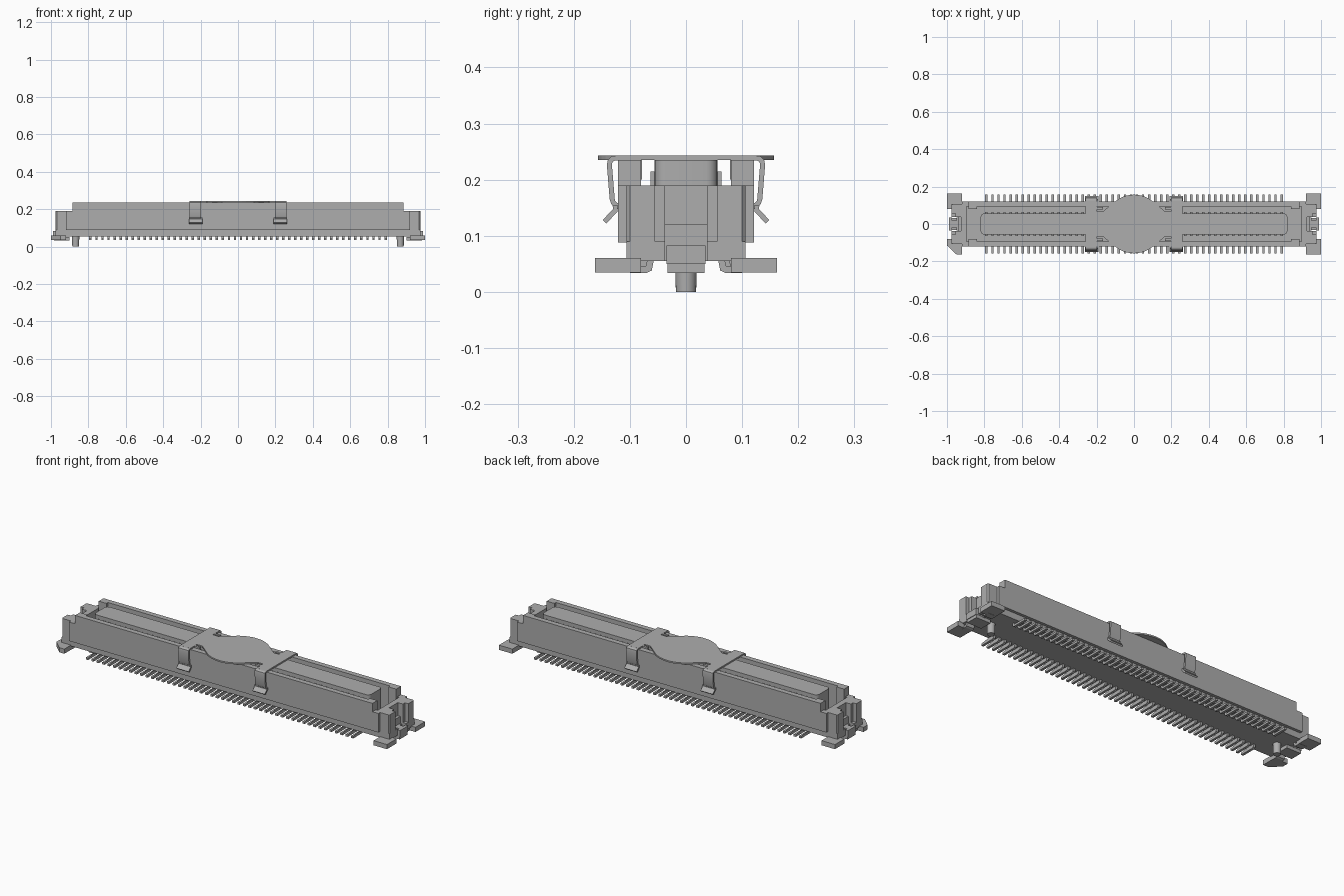
import bpy, bmesh, math
from mathutils import Matrix, Vector

cube = bpy.data.objects.get("Cube")
if cube:
    bpy.data.objects.remove(cube, do_unlink=True)

grey = bpy.data.materials.new("plain grey")
grey.use_nodes = True
colour = (0.42, 0.42, 0.42, 1)
grey.diffuse_color = colour
grey.node_tree.nodes["Principled BSDF"].inputs["Base Color"].default_value = colour


def finish(bm, name, smooth=False):
    bmesh.ops.recalc_face_normals(bm, faces=bm.faces)
    mesh = bpy.data.meshes.new(name)
    bm.to_mesh(mesh)
    bm.free()
    mesh.materials.append(grey)
    obj = bpy.data.objects.new(name, mesh)
    bpy.context.collection.objects.link(obj)
    if smooth:
        bpy.ops.object.select_all(action="DESELECT")
        obj.select_set(True)
        bpy.context.view_layer.objects.active = obj
        bpy.ops.object.shade_smooth_by_angle()
    return obj


def add_prism(bm, points, low, high, axis="z"):
    """Extrude a flat outline along an axis."""
    place = {"z": lambda a, b, c: (a, b, c),
             "y": lambda a, b, c: (a, c, b),
             "x": lambda a, b, c: (c, a, b)}[axis]
    verts = [bm.verts.new(place(a, b, low)) for a, b in points]
    face = bm.faces.new(verts)
    new = bmesh.ops.extrude_face_region(bm, geom=[face])["geom"]
    shift = Vector(place(0, 0, high - low))
    bmesh.ops.translate(bm, vec=shift, verts=[v for v in new if isinstance(v, bmesh.types.BMVert)])


def add_box(bm, x0, x1, y0, y1, z0, z1):
    add_prism(bm, [(x0, y0), (x1, y0), (x1, y1), (x0, y1)], z0, z1)


def prism(name, points, low, high, axis="z", smooth=False):
    bm = bmesh.new()
    add_prism(bm, points, low, high, axis)
    return finish(bm, name, smooth)


def box(name, *limits):
    bm = bmesh.new()
    add_box(bm, *limits)
    return finish(bm, name)


def ribbon(points, thick):
    """Closed outline of a bent strip, offset to one side of a path."""
    path = [Vector(p) for p in points]
    other = []
    for i, p in enumerate(path):
        d = (path[min(i + 1, len(path) - 1)] - path[max(i - 1, 0)]).normalized()
        other.append(p + Vector((d.y, -d.x)) * thick)
    return [tuple(p) for p in path + other[::-1]]


def sided(points, sx, sy):
    return [(a * sx, b * sy) for a, b in points]


# Housing base with a notch in each end
half = [(0.975, 0.106), (0.975, 0.037), (0.925, 0.037)]
quarter = half + sided(half[::-1], 1, -1)
prism("housing_base", quarter + sided(quarter, -1, -1), 0.055, 0.09)

# Long side walls, stepped down at the ends
wall = [(0.92, 0.088), (0.92, 0.19), (0.885, 0.19), (0.885, 0.235)]
for s, side in ((-1, "front"), (1, "back")):
    prism(side + "_wall", wall + sided(wall[::-1], -1, 1), s * 0.093, s * 0.121, "y")
    # Inner rib that narrows the slot near both ends
    for e, end in ((-1, "right"), (1, "left")):
        box(f"{side}_{end}_rib", e * 0.84, e * 0.885, s * 0.08, s * 0.093, 0.09, 0.235)

# End walls and their corner posts
for e, end in ((-1, "right"), (1, "left")):
    box(end + "_end_wall", e * 0.895, e * 0.925, -0.106, 0.106, 0.09, 0.19)
    box(end + "_end_ledge", e * 0.925, e * 0.94, -0.037, 0.037, 0.055, 0.12)
    for s, side in ((-1, "front"), (1, "back")):
        post = [(0.92, 0.037), (0.955, 0.037), (0.955, 0.055), (0.975, 0.055),
                (0.975, 0.1), (0.969, 0.106), (0.92, 0.106)]
        prism(f"{side}_{end}_post", sided(post, e, s), 0.09, 0.19)

# Central tongue with rounded corners
corner = [(0.80 + 0.02 * math.cos(a), 0.036 + 0.02 * math.sin(a))
          for a in (math.radians(18 * i) for i in range(6))]
side = corner + sided(corner[::-1], -1, 1)
prism("tongue", side + sided(side, -1, -1), 0.09, 0.235, smooth=True)

# Rows of contacts: solder tail, riser and blade against the tongue
COUNT, PITCH = 50, 0.0322
tail = ribbon([(0.157, 0.036), (0.078, 0.036), (0.07, 0.04), (0.066, 0.06)], 0.011)
for s, name in ((-1, "front_contacts"), (1, "back_contacts")):
    bm = bmesh.new()
    for i in range(COUNT):
        x = (i - (COUNT - 1) / 2) * PITCH
        add_prism(bm, sided(tail, s, 1), x - 0.0065, x + 0.0065, "x")
        add_box(bm, x - 0.0065, x + 0.0065, s * 0.05, s * 0.063, 0.09, 0.215)
    finish(bm, name)

# End hardware: solder feet, folded brackets and locating pegs
for e, end in ((-1, "right"), (1, "left")):
    for s, side in ((-1, "front"), (1, "back")):
        foot = [(0.92, 0.08), (1.0, 0.08), (1.0, 0.162), (0.92, 0.162)]
        if e == s == -1:
            foot[2:3] = [(1.0, 0.115), (0.95, 0.162)]
        prism(f"{side}_{end}_foot", sided(foot, e, s), 0.035, 0.06)
        arm = ribbon([(0.10, 0.034), (0.07, 0.034), (0.061, 0.038), (0.057, 0.058)], 0.012)
        prism(f"{side}_{end}_foot_arm", sided(arm, s, 1), e * 0.92, e * 0.965, "x")
    bracket = [(0.935, 0.035), (0.95, 0.035), (0.95, 0.018), (0.972, 0.018),
               (0.972, 0.035), (0.988, 0.035)]
    outline = bracket + sided(bracket[::-1], 1, -1)
    prism(end + "_end_bracket", sided(outline, e, 1), 0.05, 0.083)
    box(end + "_bracket_foot", e * 0.90, e * 0.985, -0.033, 0.033, 0.034, 0.052)
    bm = bmesh.new()
    bmesh.ops.create_cone(bm, cap_ends=True, segments=24, radius1=0.018, radius2=0.02, depth=0.06,
                          matrix=Matrix.Translation((e * 0.868, 0, 0.03)))
    finish(bm, end + "_locating_peg", True)

# Pick-up cap: disc with tapered shoulders
arc = [(0.157 * math.cos(a), 0.157 * math.sin(a))
       for a in (math.radians(50 + 8 * i) for i in range(11))]
rim = [(0.205, 0.068), (0.165, 0.068)] + arc + [(-0.165, 0.068), (-0.205, 0.068)]
prism("cap_plate", rim + sided(rim, -1, -1), 0.235, 0.243)

# Cap cross straps and the spring legs that grip the walls
leg = ribbon([(0.122, 0.243), (0.132, 0.242), (0.139, 0.236), (0.141, 0.226), (0.136, 0.165),
              (0.133, 0.156), (0.122, 0.147)], 0.009)
hook = ribbon([(0.122, 0.155), (0.122, 0.143), (0.142, 0.122)], -0.009)
for e, end in ((-1, "right"), (1, "left")):
    box(end + "_cap_strap", e * 0.197, e * 0.258, -0.124, 0.124, 0.235, 0.243)
    for s, side in ((-1, "front"), (1, "back")):
        prism(f"{side}_{end}_leg", sided(leg, s, 1), e * 0.197, e * 0.258, "x", True)
        prism(f"{side}_{end}_hook", sided(hook, s, 1), e * 0.19, e * 0.263, "x")
        tab = [(0.197, 0.078), (0.165, 0.078), (0.165, 0.09), (0.197, 0.09)]
        prism(f"{side}_{end}_tab", sided(tab, e, s), 0.2, 0.243)
